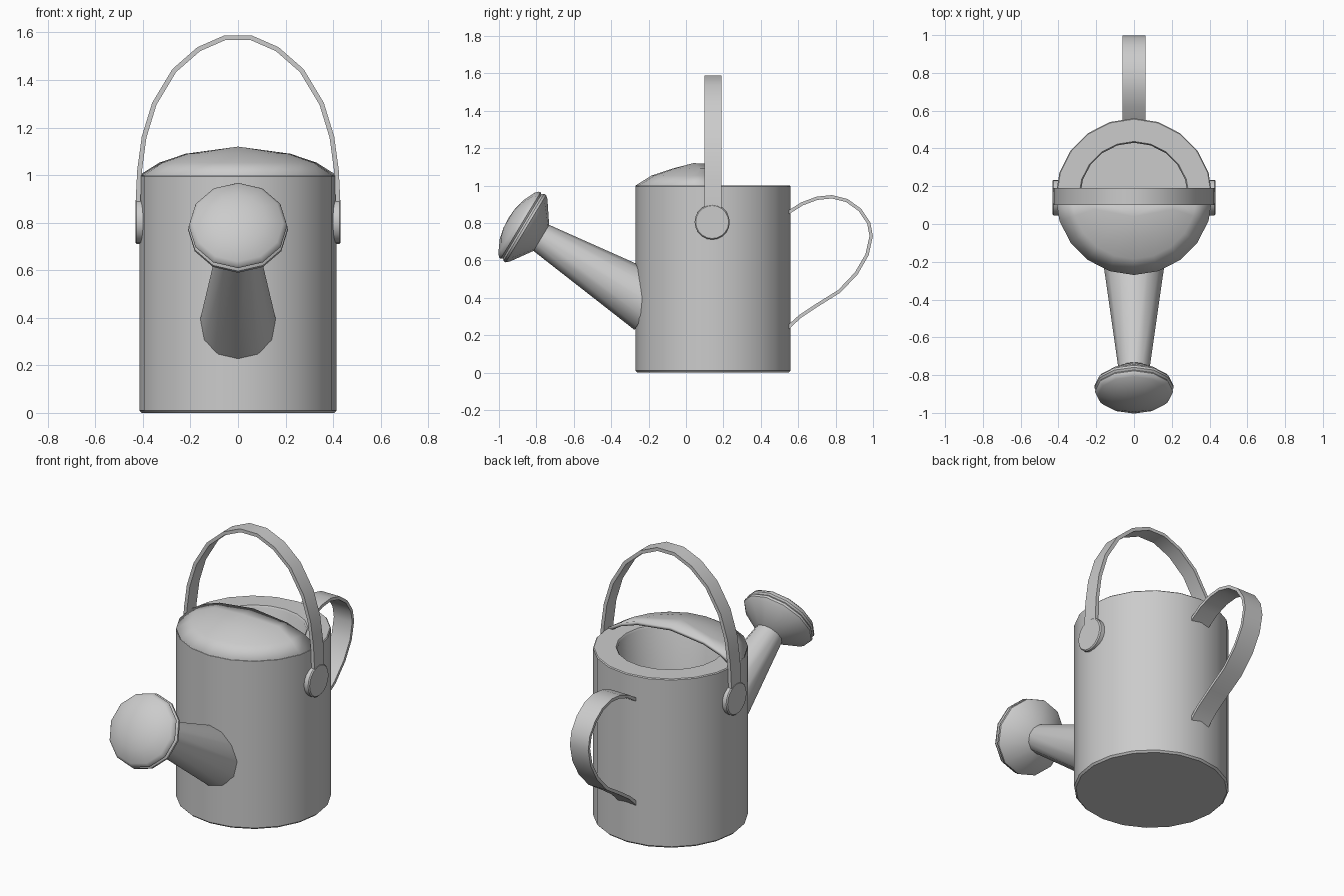
import bpy, bmesh, math
from mathutils import Vector as V

if "Cube" in bpy.data.objects:
    bpy.data.objects.remove(bpy.data.objects["Cube"])

CY = 0.145          # body centre in y
R = 0.415           # body radius


def finish(name, bm, angle=40):
    bmesh.ops.remove_doubles(bm, verts=bm.verts, dist=1e-5)
    bmesh.ops.recalc_face_normals(bm, faces=bm.faces)
    me = bpy.data.meshes.new(name)
    bm.to_mesh(me)
    bm.free()
    ob = bpy.data.objects.new(name, me)
    bpy.context.collection.objects.link(ob)
    bpy.ops.object.select_all(action='DESELECT')
    ob.select_set(True)
    bpy.context.view_layer.objects.active = ob
    bpy.ops.object.shade_smooth_by_angle(angle=math.radians(angle))
    return ob


def lathe(name, profile, n, origin, axis, up):
    """Revolve (radius, distance) points around an axis."""
    o, a, u = V(origin), V(axis).normalized(), V(up)
    u = (u - a * u.dot(a)).normalized()
    w = a.cross(u)
    bm = bmesh.new()
    rings = []
    for r, t in profile:
        if r == 0:
            rings.append([bm.verts.new(o + a * t)] * n)
        else:
            rings.append([bm.verts.new(o + a * t + r * (u * math.cos(k * math.tau / n) + w * math.sin(k * math.tau / n)))
                          for k in range(n)])
    for p, q in zip(rings, rings[1:]):
        for k in range(n):
            j = (k + 1) % n
            bm.faces.new(dict.fromkeys((p[k], p[j], q[j], q[k])))
    return finish(name, bm)


def ribbon(name, path, place, half_width, thick):
    """Flat strap along a 2D path; place(a, b, s) maps path plus width to 3D."""
    bm = bmesh.new()
    pts = [V(p) for p in path]
    rings = []
    for i, p in enumerate(pts):
        d = (pts[min(i + 1, len(pts) - 1)] - pts[max(i - 1, 0)]).normalized()
        nrm = V((-d.y, d.x)) * thick / 2
        rings.append([bm.verts.new(place(*(p + nrm * e), s * half_width))
                      for e, s in ((1, -1), (1, 1), (-1, 1), (-1, -1))])
    for p, q in zip(rings, rings[1:]):
        for k in range(4):
            j = (k + 1) % 4
            bm.faces.new((p[k], p[j], q[j], q[k]))
    bm.faces.new(rings[0])
    bm.faces.new(rings[-1])
    return finish(name, bm)


# Hollow body with a wide flat rim
lathe("body", [(0, 0), (R - .01, 0), (R, .01), (R, .995), (R - .005, 1), (.292, 1), (.285, .99),
               (.285, .06), (0, .06)], 20, (0, CY, 0), (0, 0, 1), (0, 1, 0))

# Half-dome cover over the front of the opening
bm = bmesh.new()
rows = []
for r, z in ((R, 1.0), (.33, 1.053), (.22, 1.09)):
    rows.append([bm.verts.new((r * math.cos(a), CY + r * math.sin(a), z))
                 for a in [math.pi + math.pi * k / 10 for k in range(11)]])
for p, q in zip(rows, rows[1:]):
    for k in range(10):
        bm.faces.new((p[k], p[k + 1], q[k + 1], q[k]))
peak = bm.verts.new((0, .04, 1.12))
back = bm.verts.new((0, CY, 1.115))
loop = rows[-1] + [back]
for k in range(12):
    bm.faces.new((loop[k], loop[(k + 1) % 12], peak))
cover = finish("half_cover", bm)
if sum(p.normal.z for p in cover.data.polygons) < 0:
    cover.data.flip_normals()
mod = cover.modifiers.new("thickness", 'SOLIDIFY')
mod.thickness = 0.02
mod.offset = -1

# Tapered spout
tip, axis, up = (0, -.79, .73), (0, -.857, .515), (0, 0, 1)
lathe("spout", [(0, -.7), (.165, -.7), (.079, 0), (0, 0)], 12, tip, axis, up)

# Sprinkler head with grooved rim
lathe("sprinkler_head", [(0, -.02), (.08, -.02), (.195, .06), (.21, .077), (.21, .09), (.2, .1),
                         (.207, .11), (.205, .12), (.19, .135), (.12, .168), (.06, .182), (0, .186)],
      12, tip, axis, up)

# Arched carrying handle across the top
half = [(.421, .78), (.42, .9), (.414, 1.02), (.395, 1.16), (.352, 1.3), (.268, 1.44),
        (.165, 1.53), (.055, 1.578)]
arch = half + [(-x, z) for x, z in reversed(half)]
ribbon("top_handle", arch, lambda a, b, s: (a, CY + s, b), .045, .02)

# Round pivots of the carrying handle
for s, side in ((1, "right"), (-1, "left")):
    lathe("pivot_" + side, [(0, .395), (.094, .395), (.094, .426), (.088, .432), (0, .432)],
          20, (0, .14, .805), (s, 0, 0), (0, 0, 1))

# Curved back handle
grip = [(.53, .845), (.62, .902), (.7, .932), (.78, .94), (.86, .92), (.93, .87), (.977, .8), (.99, .73),
        (.968, .63), (.91, .53), (.82, .435), (.7, .36), (.61, .3), (.56, .255), (.535, .228)]
ribbon("back_handle", grip, lambda a, b, s: (s, a, b), .06, .018)
